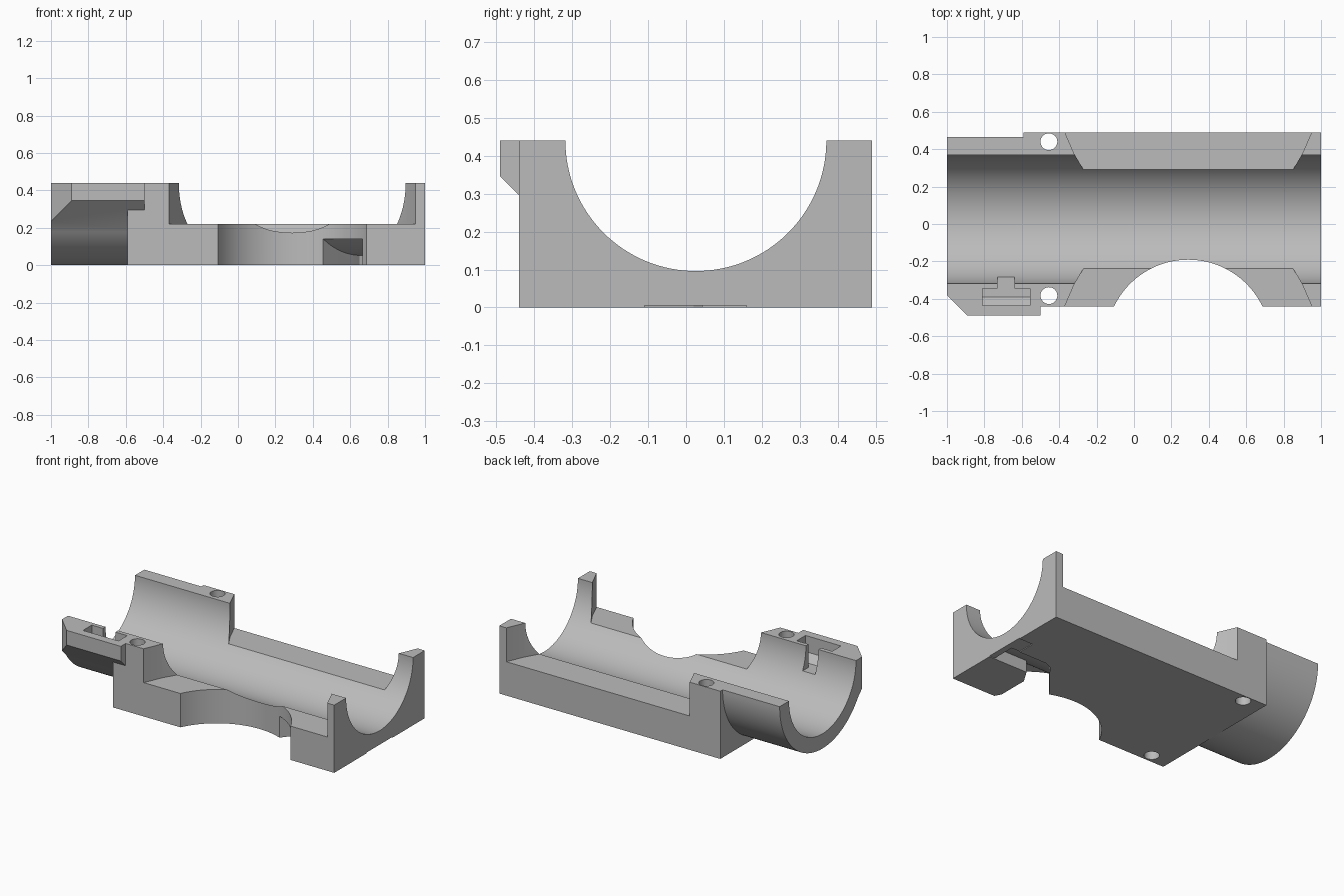
import bpy, bmesh
from math import sin, cos, pi, radians

if "Cube" in bpy.data.objects:
    bpy.data.objects.remove(bpy.data.objects["Cube"])

AXIS_Y, TOP = 0.026, 0.44      # bore axis runs along x at the top plane
BORE, SHELL = 0.344, 0.44      # inner and outer radius

gray = bpy.data.materials.new("plain gray")
gray.use_nodes = True
COLOR = (0.5, 0.5, 0.5, 1)
gray.diffuse_color = COLOR
gray.node_tree.nodes["Principled BSDF"].inputs["Base Color"].default_value = COLOR


def prism(name, points, axis, low, high):
    """Extrude a 2D outline along x (outline is y, z) or z (outline is x, y)."""
    place = (lambda p, h: (h, *p)) if axis == "x" else (lambda p, h: (*p, h))
    bm = bmesh.new()
    face = bm.faces.new([bm.verts.new(place(p, low)) for p in points])
    grown = bmesh.ops.extrude_face_region(bm, geom=[face])["geom"]
    for v in grown:
        if isinstance(v, bmesh.types.BMVert):
            v.co["xyz".index(axis)] = high
    bmesh.ops.recalc_face_normals(bm, faces=bm.faces)
    mesh = bpy.data.meshes.new(name)
    bm.to_mesh(mesh)
    bm.free()
    mesh.materials.append(gray)
    obj = bpy.data.objects.new(name, mesh)
    bpy.context.collection.objects.link(obj)
    return obj


def rect(a0, b0, a1, b1):
    return [(a0, b0), (a1, b0), (a1, b1), (a0, b1)]


def circle(a, b, r, n=96):
    return [(a + r * cos(2 * pi * i / n), b + r * sin(2 * pi * i / n)) for i in range(n)]


def combine(target, other, operation):
    mod = target.modifiers.new(operation.lower(), "BOOLEAN")
    mod.operation, mod.object, mod.solver = operation, other, "EXACT"
    bpy.context.view_layer.objects.active = target
    bpy.ops.object.modifier_apply(modifier=mod.name)
    bpy.data.objects.remove(other)


# Base block, half-round sleeve and side lug
cradle = prism("cradle_body", rect(-0.44, 0, 0.49, TOP), "x", -0.59, 1)
half = [(AXIS_Y + SHELL * cos(pi + pi * i / 64), TOP + SHELL * sin(pi + pi * i / 64))
        for i in range(65)]
combine(cradle, prism("sleeve", half, "x", -1, -0.52), "UNION")
lug = [(-0.49, TOP), (-0.49, 0.345), (-0.3, 0.155), (-0.2, 0.155), (-0.2, TOP)]
combine(cradle, prism("lug", lug, "x", -1, -0.5), "UNION")

# Long bore
cutters = [prism("bore", circle(AXIS_Y, TOP, BORE, 128), "x", -1.1, 1.1)]

# Upper window with flared ends, symmetric about its own centre
flare = [(0.56, 0.264), (0.61, 0.35), (0.66, 0.465), (0.66, 0.6)]
window = [(0.29 + sx * x, AXIS_Y + sy * y)
          for sx, sy, run in ((1, 1, flare), (-1, 1, flare[::-1]),
                              (-1, -1, flare), (1, -1, flare[::-1]))
          for x, y in run]
cutters.append(prism("window", window, "z", 0.22, 0.6))

# Round scoop in the front wall
cutters.append(prism("scoop", circle(0.29, -0.631, SHELL, 128), "z", -0.1, 0.6))

# Screw holes
for y in (0.44, -0.383):
    cutters.append(prism("screw_hole", circle(-0.455, y, 0.045, 32), "z", -0.1, 0.6))

# Lug corner chamfer, pocket and notch into the bore
cutters.append(prism("chamfer", [(-1.1, -0.28), (-1.1, -0.58), (-0.8, -0.58)], "z", -0.1, 0.6))
pocket = [(-0.435, 0.5), (-0.435, 0.335), (-0.39, 0.29), (-0.345, 0.29), (-0.345, 0.5)]
cutters.append(prism("pocket", pocket, "x", -0.81, -0.555))
cutters.append(prism("notch", rect(-0.36, 0.29, -0.2, 0.5), "x", -0.73, -0.64))

# Underside channel whose roof follows the bore, with a shallow outlet
path = [(0.44, -0.24), (0.62, -0.02), (0.65, 0.02), (0.7, 0.042), (0.96, 0.042),
        (0.96, -0.11), (0.72, -0.11), (0.665, -0.2), (0.665, -0.42)]
channel = prism("channel", path, "z", -0.05, 0.14)
combine(channel, prism("channel_roof", circle(AXIS_Y, TOP, 0.388, 128), "x", 0, 1.2),
        "DIFFERENCE")
cutters.append(channel)
cutters.append(prism("outlet", rect(-0.11, -0.05, 0.16, 0.005), "x", 0.9, 1.1))

for cutter in cutters:
    combine(cradle, cutter, "DIFFERENCE")

# Smooth the curved walls, keep the edges sharp
bpy.ops.object.select_all(action="DESELECT")
cradle.select_set(True)
bpy.context.view_layer.objects.active = cradle
bpy.ops.object.shade_smooth_by_angle(angle=radians(20))
